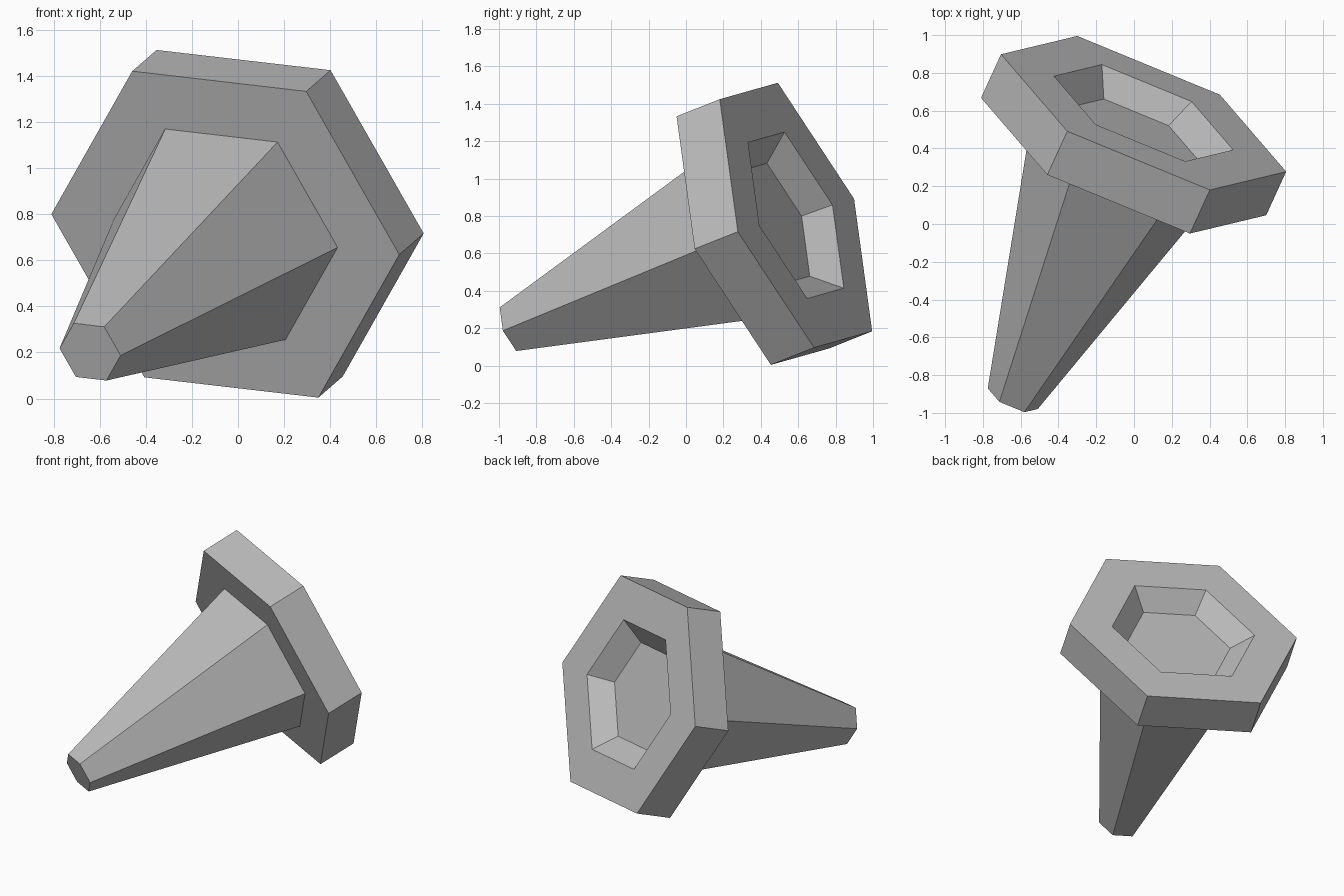
import bpy, bmesh, math
from mathutils import Vector, Matrix

cube = bpy.data.objects.get("Cube")
if cube:
    bpy.data.objects.remove(cube, do_unlink=True)

grey = bpy.data.materials.new("mid grey")
grey.use_nodes = True
grey.diffuse_color = (0.5, 0.5, 0.5, 1)
grey.node_tree.nodes["Principled BSDF"].inputs["Base Color"].default_value = (0.5, 0.5, 0.5, 1)

# Tilted frame: local z runs along the bolt from tip to head, local x to a corner
axis = Vector((0.587, 1.282, 0.51)).normalized()
corner = Vector((0.755, -0.31, -0.0875))
corner = (corner - axis * corner.dot(axis)).normalized()
frame = Matrix((corner, axis.cross(corner), axis)).transposed().to_4x4()
frame.translation = Vector((-0.055, 0.357, 0.7125))


def hex_loft(name, profile):
    """Join hexagonal rings given as (radius, height) and cap both ends."""
    bm = bmesh.new()
    rings = []
    for radius, height in profile:
        rings.append([bm.verts.new((radius * math.cos(i * math.pi / 3),
                                    radius * math.sin(i * math.pi / 3), height))
                      for i in range(6)])
    for low, high in zip(rings, rings[1:]):
        for i in range(6):
            j = (i + 1) % 6
            bm.faces.new((low[i], low[j], high[j], high[i]))
    bm.faces.new(rings[0][::-1])
    bm.faces.new(rings[-1])
    bmesh.ops.recalc_face_normals(bm, faces=bm.faces)
    bm.transform(frame)
    mesh = bpy.data.meshes.new(name)
    bm.to_mesh(mesh)
    bm.free()
    mesh.materials.append(grey)
    obj = bpy.data.objects.new(name, mesh)
    bpy.context.collection.objects.link(obj)
    return obj


# One closed shell: tapered stem, hexagonal head, sloped socket in its back
stem = [(0.144, -1.499), (0.53, 0)]
head = [(0.821, 0), (0.821, 0.27)]
socket = [(0.516, 0.27), (0.373, 0.14)]
hex_loft("hex_bolt", stem + head + socket)
